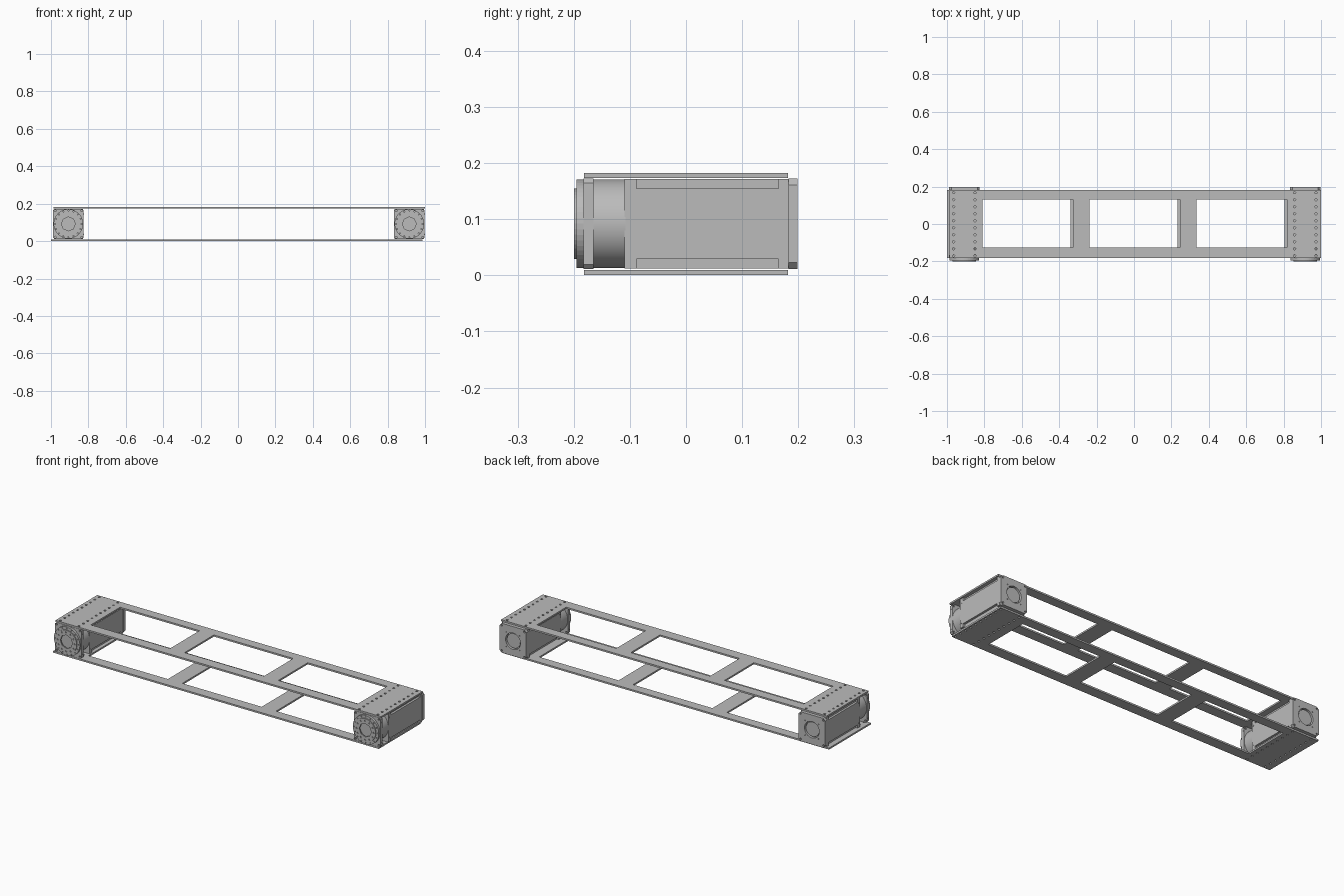
import bpy, bmesh, math
from mathutils import Matrix, Vector

if "Cube" in bpy.data.objects:
    bpy.data.objects.remove(bpy.data.objects["Cube"])

metal = bpy.data.materials.new("grey metal")
metal.use_nodes = True
GREY = (0.5, 0.5, 0.5, 1)
metal.diffuse_color = GREY
metal.node_tree.nodes["Principled BSDF"].inputs["Base Color"].default_value = GREY

MID = 0.092    # height of the motor axis
HALF = 0.081   # half width of a motor


def add(name, mesh):
    ob = bpy.data.objects.new(name, mesh)
    bpy.context.collection.objects.link(ob)
    mesh.materials.clear()
    mesh.materials.append(metal)
    return ob


def box(name, x, y, z):
    """Box from three (low, high) ranges."""
    bm = bmesh.new()
    size = [b - a for a, b in (x, y, z)]
    centre = Vector([(a + b) / 2 for a, b in (x, y, z)])
    bmesh.ops.create_cube(bm, size=1, matrix=Matrix.Translation(centre) @ Matrix.Diagonal((*size, 1)))
    mesh = bpy.data.meshes.new(name)
    bm.to_mesh(mesh)
    bm.free()
    return add(name, mesh)


def cylinder(name, centre, radius, depth, axis, sides=32):
    bm = bmesh.new()
    bmesh.ops.create_cone(bm, cap_ends=True, segments=sides, radius1=radius, radius2=radius, depth=depth)
    turn = Vector((0, 0, 1)).rotation_difference(Vector(axis)).to_matrix().to_4x4()
    bm.transform(Matrix.Translation(centre) @ turn)
    for f in bm.faces:
        f.smooth = len(f.verts) == 4
    for e in bm.edges:
        e.smooth = e.calc_face_angle(0) < 0.7
    mesh = bpy.data.meshes.new(name)
    bm.to_mesh(mesh)
    bm.free()
    return add(name, mesh)


def circle(x, y, r, n=32):
    return [(x + r * math.cos(math.tau * i / n), y + r * math.sin(math.tau * i / n)) for i in range(n)]


def rect(x0, x1, y0, y1, cut=0.0):
    """Rectangle, with chamfered corners when cut is given."""
    if not cut:
        return [(x0, y0), (x1, y0), (x1, y1), (x0, y1)]
    return [(x0 + cut, y0), (x1 - cut, y0), (x1, y0 + cut), (x1, y1 - cut),
            (x1 - cut, y1), (x0 + cut, y1), (x0, y1 - cut), (x0, y0 + cut)]


def ring(r, size, count, turn=0.0):
    """Small holes placed around a circle."""
    return [circle(r * math.cos(math.tau * (i + turn) / count),
                   r * math.sin(math.tau * (i + turn) / count), size, 8) for i in range(count)]


def sheet(name, outlines, thickness, matrix):
    """Sheet with holes: the first outline is the rim, the rest are cut out."""
    curve = bpy.data.curves.new(name, 'CURVE')
    curve.dimensions = '2D'
    curve.fill_mode = 'BOTH'
    curve.extrude = thickness / 2
    for pts in outlines:
        s = curve.splines.new('POLY')
        s.points.add(len(pts) - 1)
        for p, (x, y) in zip(s.points, pts):
            p.co = (x, y, 0, 1)
        s.use_cyclic_u = True
    temp = bpy.data.objects.new(name + " outline", curve)
    bpy.context.collection.objects.link(temp)
    bpy.context.view_layer.update()
    mesh = bpy.data.meshes.new_from_object(temp.evaluated_get(bpy.context.evaluated_depsgraph_get()))
    bpy.data.objects.remove(temp)
    bm = bmesh.new()
    bm.from_mesh(mesh)
    bmesh.ops.remove_doubles(bm, verts=bm.verts, dist=1e-5)
    bmesh.ops.recalc_face_normals(bm, faces=bm.faces)
    bm.transform(matrix)
    for f in bm.faces:
        f.smooth = False
    bm.to_mesh(mesh)
    bm.free()
    mesh.name = name
    return add(name, mesh)


MOTORS = {"right": -0.907, "left": 0.916}

# Long frame plates, each with three windows and four rows of screw holes
for name, x0, z in (("bottom_plate", -1.0, 0.005), ("top_plate", -0.986, 0.178)):
    outlines = [rect(x0, x0 + 1.986, -0.182, 0.182)]
    for i in range(3):
        start = x0 + 0.176 + i * 0.572
        outlines.append(rect(start, start + 0.484, -0.125, 0.13))
    for cx in MOTORS.values():
        for dx in (-0.057, 0.057):
            outlines += [circle(cx + dx, -0.17 + i * 0.0375, 0.006, 10) for i in range(10)]
    sheet(name, outlines, 0.009, Matrix.Translation((0, 0, z)))


def upright(cx, y):
    return Matrix.Translation((cx, y, MID)) @ Matrix.Rotation(math.pi / 2, 4, 'X')


def motor(side, cx):
    def wide(h):
        return (cx - h, cx + h)

    # Housing with stepped long corners and full end blocks
    low, high = 0.012, 0.172
    box(side + "_housing_core", wide(0.066), (-0.1, 0.18), (low, high))
    box(side + "_housing_sides", wide(0.078), (-0.1, 0.18), (0.029, 0.155))
    box(side + "_housing_front_block", wide(0.078), (-0.11, -0.088), (low, high))
    box(side + "_housing_rear_block", wide(0.078), (0.165, 0.183), (low, high))

    # Gearbox cylinder and its square mounting flange
    cylinder(side + "_gearbox", (cx, -0.138, MID), 0.079, 0.06, (0, 1, 0), 48)
    sheet(side + "_front_flange", [rect(-HALF, HALF, -HALF, HALF, 0.008)] + ring(0.1, 0.005, 4, 0.5),
          0.018, upright(cx, -0.174))

    # Output disc and horn with bolt circles
    sheet(side + "_output_disc", [circle(0, 0, 0.079, 48), circle(0, 0, 0.044, 24)]
          + ring(0.071, 0.003, 16), 0.012, upright(cx, -0.189))
    sheet(side + "_output_horn", [circle(0, 0, 0.063, 40), circle(0, 0, 0.037, 8)]
          + ring(0.052, 0.005, 12), 0.006, upright(cx, -0.197))

    # Rear cap with a round opening
    sheet(side + "_rear_cap", [rect(-HALF, HALF, -HALF, HALF, 0.012), circle(0, 0, 0.045)]
          + ring(0.098, 0.005, 4, 0.5) + ring(0.058, 0.003, 4, 0.5), 0.016, upright(cx, 0.191))
    cylinder(side + "_rear_hub", (cx, 0.187, MID), 0.04, 0.012, (0, 1, 0))

    # Side screws
    for s in (-1, 1):
        for y, h in ((-0.174, HALF), (-0.1, 0.078)):
            for dz in (-0.055, 0.055):
                cylinder(side + "_side_screw", (cx + s * h, y, MID + dz), 0.004, 0.003, (1, 0, 0), 8)


for side, cx in MOTORS.items():
    motor(side, cx)
